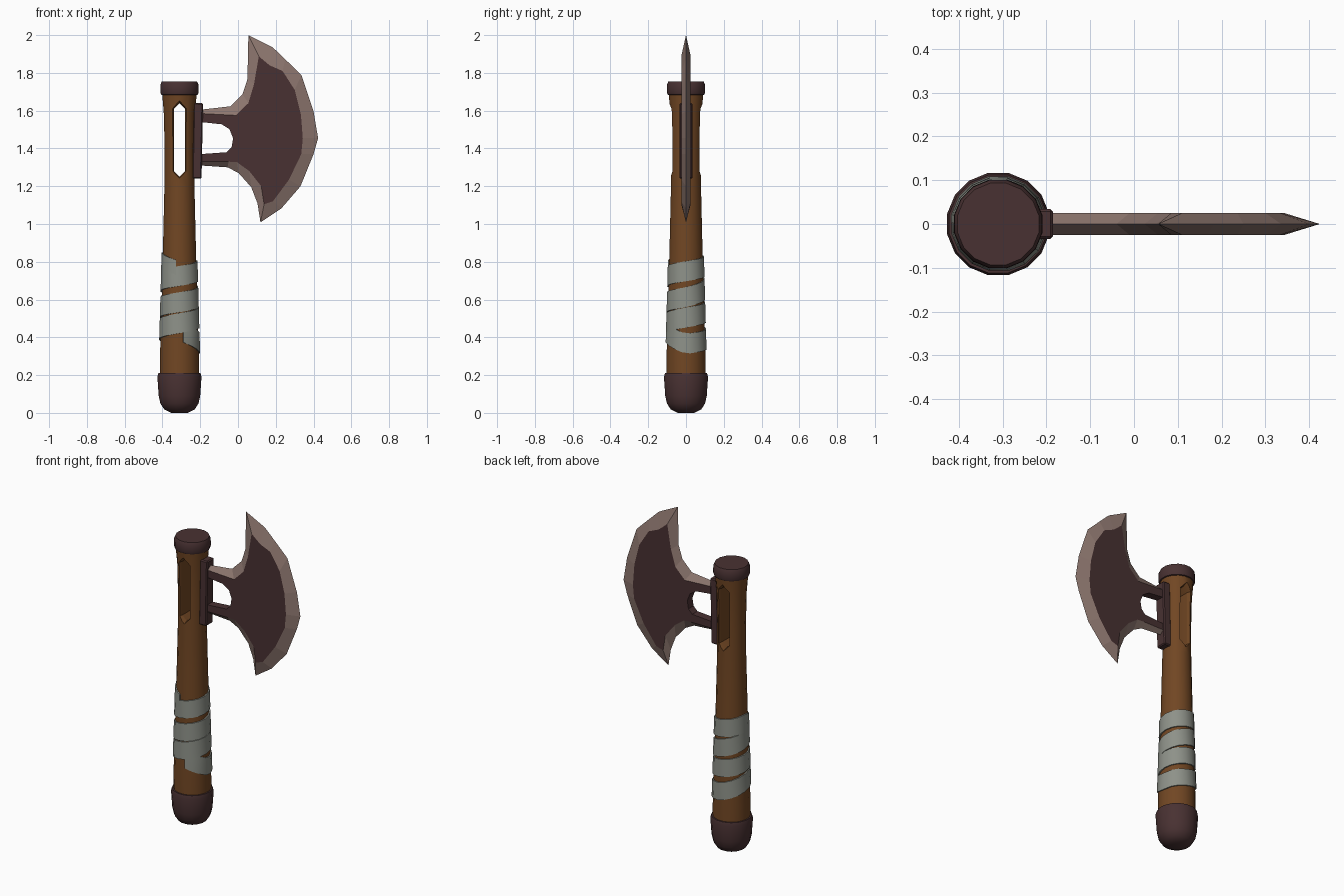
import bpy, bmesh, math
from mathutils import Vector

if "Cube" in bpy.data.objects:
    bpy.data.objects.remove(bpy.data.objects["Cube"])

AX = -0.31      # handle axis in x
SIDES = 16


def material(name, rgb):
    m = bpy.data.materials.new(name)
    m.diffuse_color = (*rgb, 1)
    m.use_nodes = True
    m.node_tree.nodes["Principled BSDF"].inputs["Base Color"].default_value = m.diffuse_color
    return m


WOOD = material("brown wood", (0.165, 0.062, 0.017))
DARK = material("dark iron", (0.066, 0.031, 0.032))
EDGE = material("pale sharpened iron", (0.27, 0.185, 0.16))
CLOTH = material("grey cloth", (0.27, 0.285, 0.25))


def make(name, bm, mats, smooth=None):
    bmesh.ops.recalc_face_normals(bm, faces=bm.faces)
    me = bpy.data.meshes.new(name)
    bm.to_mesh(me)
    bm.free()
    ob = bpy.data.objects.new(name, me)
    bpy.context.collection.objects.link(ob)
    for m in mats:
        me.materials.append(m)
    if smooth:
        smooth_by_angle(ob, smooth)
    return ob


def smooth_by_angle(ob, angle):
    bpy.ops.object.select_all(action='DESELECT')
    ob.select_set(True)
    bpy.context.view_layer.objects.active = ob
    bpy.ops.object.shade_smooth_by_angle(angle=math.radians(angle))


def loft(bm, rings):
    """Closed solid through rings of equal point count."""
    vs = [[bm.verts.new(p) for p in r] for r in rings]
    n = len(vs[0])
    for a, b in zip(vs, vs[1:]):
        for i in range(n):
            j = (i + 1) % n
            bm.faces.new((a[i], a[j], b[j], b[i]))
    bm.faces.new(vs[0])
    bm.faces.new(vs[-1])


def polar(r, a, z):
    return Vector((AX + r * math.cos(a), r * math.sin(a), z))


def lathe(name, profile, mat):
    bm = bmesh.new()
    step = math.tau / SIDES
    loft(bm, [[polar(r, (i + 0.5) * step, z) for i in range(SIDES)] for r, z in profile])
    return make(name, bm, [mat], 40)


def interp(keys, t):
    for (t0, v0), (t1, v1) in zip(keys, keys[1:]):
        if t <= t1:
            return v0 + (v1 - v0) * (t - t0) / (t1 - t0)
    return keys[-1][1]


# Handle and its two caps
shaft = [(0.106, 0.15), (0.105, 0.3), (0.099, 0.5), (0.092, 0.75), (0.087, 0.95),
         (0.081, 1.2), (0.080, 1.4), (0.084, 1.58), (0.094, 1.70)]
handle = lathe("handle", shaft, WOOD)
lathe("pommel", [(0.045, 0.0), (0.082, 0.018), (0.103, 0.05), (0.112, 0.09),
                 (0.119, 0.19), (0.114, 0.21), (0.1, 0.21)], DARK)
lathe("top_cap", [(0.085, 1.68), (0.099, 1.685), (0.103, 1.695), (0.102, 1.74),
                  (0.095, 1.755)], DARK)

# Pointed slot through the handle, wider at both mouths
bm = bmesh.new()
rings = []
for y, w in ((-0.12, 0.054), (-0.055, 0.029), (0.055, 0.029), (0.12, 0.054)):
    h = 0.165 + w
    rings.append([(AX + x, y, 1.445 + z) for x, z in
                  ((-w, h - w), (0, h), (w, h - w), (w, w - h), (0, -h), (-w, w - h))])
loft(bm, rings)
cutter = make("slot_cutter", bm, [WOOD])
mod = handle.modifiers.new("slot", 'BOOLEAN')
mod.operation = 'DIFFERENCE'
mod.solver = 'EXACT'
mod.object = cutter
bpy.context.view_layer.objects.active = handle
bpy.ops.object.modifier_apply(modifier="slot")
bpy.data.objects.remove(cutter)
smooth_by_angle(handle, 30)

# Cloth wrap winding up the handle: (angle in degrees, centre height)
path = [(-90, .435), (0, .365), (90, .39), (180, .445), (360, .505), (540, .56),
        (720, .612), (900, .70), (1080, .75), (1260, .80), (1350, .75)]
radius = [(z, r) for r, z in shaft]
bm = bmesh.new()
rings = []
step = 360 / SIDES
a = -90 + step / 2
while a <= 1350:
    z = interp(path, a)
    ring = []
    for dz, out in ((-.053, -.008), (-.053, .007), (.053, .007), (.053, -.008)):
        ring.append(polar(interp(radius, z + dz) + out, math.radians(a), z + dz))
    rings.append(ring)
    a += step
loft(bm, rings)
make("grip_wrap", bm, [CLOTH], 40)

# Mounting plate between handle and blade
bm = bmesh.new()
bmesh.ops.create_cube(bm, size=1)
for v in bm.verts:
    v.co = Vector((v.co.x * 0.05, v.co.y * 0.068, v.co.z * 0.40))
bmesh.ops.bevel(bm, geom=bm.edges[:], offset=0.006, segments=1, affect='EDGES')
plate = make("mounting_plate", bm, [DARK])
plate.location = (-0.214, 0, 1.44)
plate.rotation_euler = (0, 0.02, 0)

# Blade: sharp outline (x, z) paired with the edge of the flat cheek (x, z)
rim = [(-.2, 1.605, -.2, 1.585), (-.04, 1.623, -.01, 1.575), (.024, 1.687, .055, 1.64),
       (.05, 1.767, .085, 1.74), (.055, 2.0, .11, 1.888), (.183, 1.936, .167, 1.84),
       (.25, 1.872, .236, 1.81), (.336, 1.788, .30, 1.71), (.40, 1.597, .333, 1.58),
       (.424, 1.454, .343, 1.454), (.40, 1.37, .335, 1.37), (.331, 1.2, .27, 1.235),
       (.23, 1.083, .185, 1.12), (.119, 1.009, .138, 1.105), (.103, 1.11, .123, 1.2),
       (.07, 1.195, .06, 1.28), (.003, 1.27, -.005, 1.327), (-.055, 1.30, -.05, 1.33),
       (-.2, 1.31, -.2, 1.33)]
notch = [(-.2, 1.37), (-.06, 1.38), (-.034, 1.406), (-.026, 1.454),
         (-.045, 1.502), (-.087, 1.528), (-.2, 1.54)]
T = 0.025
cheek = [p[2:] for p in rim] + notch
bm = bmesh.new()
front = [bm.verts.new((x, -T, z)) for x, z in cheek]
back = [bm.verts.new((x, T, z)) for x, z in cheek]
sharp = [bm.verts.new((p[0], 0, p[1])) for p in rim]
n, k = len(cheek), len(rim)
for side in (front, back):
    for i in range(k - 1):
        f = bm.faces.new((side[i], side[i + 1], sharp[i + 1], sharp[i]))
        f.material_index = 1
for i in range(k, n - 1):
    bm.faces.new((front[i], front[i + 1], back[i + 1], back[i]))
bm.faces.new((front[k - 1], front[k], back[k], back[k - 1], sharp[k - 1]))
bm.faces.new((front[n - 1], front[0], sharp[0], back[0], back[n - 1]))
cheeks = [bm.faces.new(front), bm.faces.new(back)]
bmesh.ops.recalc_face_normals(bm, faces=bm.faces)
bmesh.ops.triangulate(bm, faces=cheeks)
make("axe_blade", bm, [DARK, EDGE])
